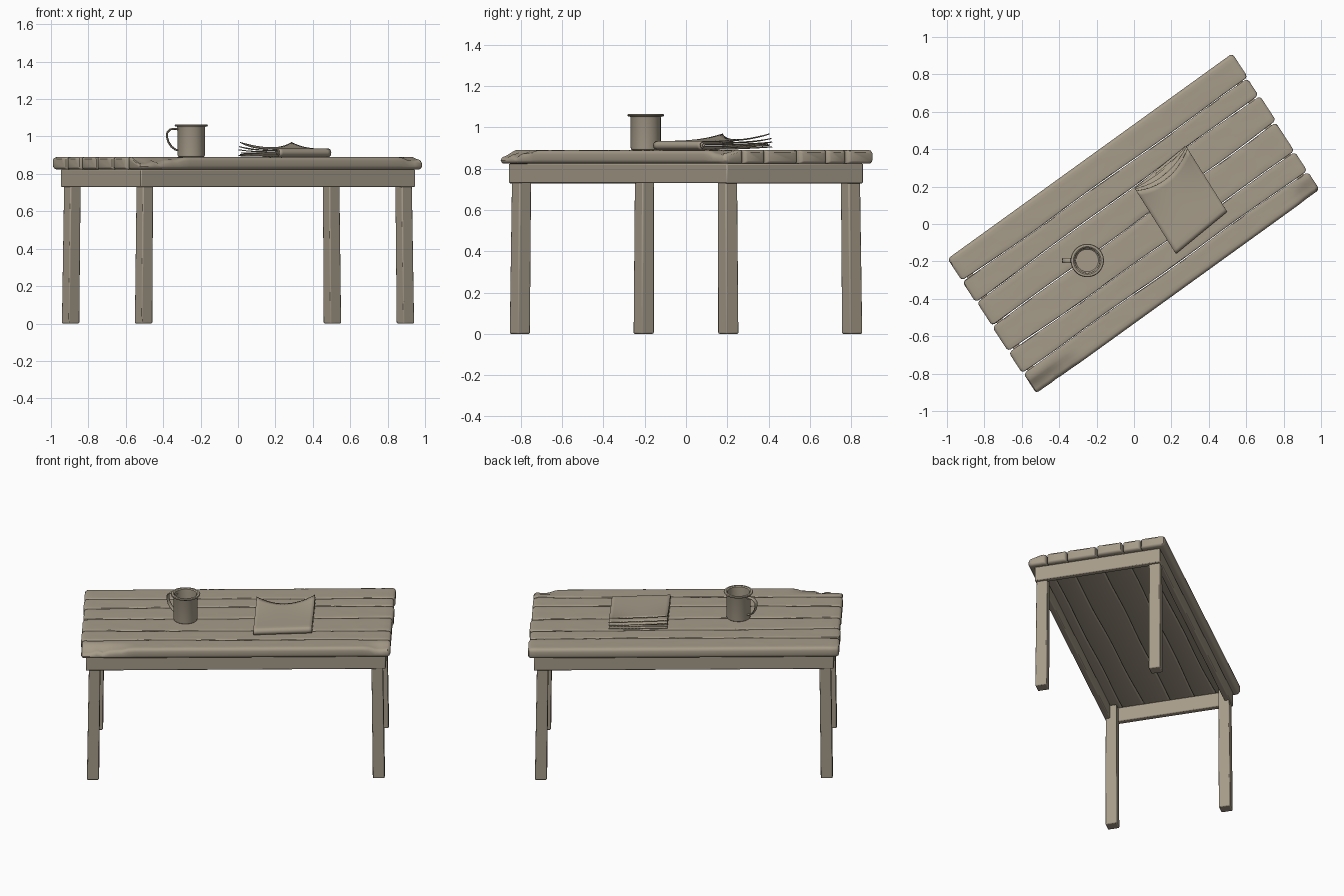
import bpy, bmesh, math, random
from mathutils import Vector

if "Cube" in bpy.data.objects:
    bpy.data.objects.remove(bpy.data.objects["Cube"])

random.seed(4)
wood = bpy.data.materials.new("weathered_tan")
wood.diffuse_color = (0.38, 0.33, 0.25, 1)
wood.use_nodes = True
wood.node_tree.nodes["Principled BSDF"].inputs["Base Color"].default_value = wood.diffuse_color

# Table axes on the floor: U along the length, V across the width
U, V = Vector((0.811, 0.585, 0)), Vector((-0.545, 0.838, 0))
L, W = 0.94, 0.433


def table_space(u, v, z):
    p = U * u + V * v
    return (p.x, p.y, z)


def make(name, verts, faces, bevel=0.0, solid=0.0, angle=35):
    me = bpy.data.meshes.new(name)
    me.from_pydata(verts, [], faces)
    bm = bmesh.new()
    bm.from_mesh(me)
    bmesh.ops.recalc_face_normals(bm, faces=bm.faces)
    bm.to_mesh(me)
    bm.free()
    me.materials.append(wood)
    ob = bpy.data.objects.new(name, me)
    bpy.context.collection.objects.link(ob)
    if solid:
        m = ob.modifiers.new("thickness", 'SOLIDIFY')
        m.thickness, m.offset = solid, 0
    if bevel:
        m = ob.modifiers.new("soft_edges", 'BEVEL')
        m.width, m.segments = bevel, 2
    bpy.ops.object.select_all(action='DESELECT')
    ob.select_set(True)
    bpy.context.view_layer.objects.active = ob
    bpy.ops.object.shade_smooth_by_angle(angle=math.radians(angle))
    return ob


def loft(name, rings, closed=False, caps=True, **kw):
    """Join equal rings of points into a tube."""
    n = len(rings[0])
    verts = [p for r in rings for p in r]
    count = len(rings)
    faces = [(i * n + j, i * n + (j + 1) % n,
              (i + 1) % count * n + (j + 1) % n, (i + 1) % count * n + j)
             for i in range(count if closed else count - 1) for j in range(n)]
    if caps and not closed:
        faces += [tuple(range(n)), tuple(range((count - 1) * n, count * n))]
    return make(name, verts, faces, **kw)


def block(name, low, high, bevel):
    """Four sided block; low and high are (u, v, half_u, half_v, z)."""
    rings = [[table_space(u + a * hu, v + b * hv, z)
              for a, b in ((-1, -1), (1, -1), (1, 1), (-1, 1))]
             for u, v, hu, hv, z in (low, high)]
    return loft(name, rings, bevel=bevel)


# Legs, slightly splayed along the length
for su in (-1, 1):
    for sv in (-1, 1):
        block(f"leg_{'left' if su < 0 else 'right'}_{'front' if sv < 0 else 'back'}",
              (su * 0.863, sv * 0.358, 0.036, 0.036, 0),
              (su * 0.852, sv * 0.355, 0.034, 0.034, 0.82), 0.006)

# Apron boards under the top
for s, tag in ((-1, "front"), (1, "back")):
    block("apron_" + tag, (0, s * 0.378, 0.904, 0.018, 0.73),
          (0, s * 0.378, 0.904, 0.018, 0.824), 0.006)
for s, tag in ((-1, "left"), (1, "right")):
    block("apron_" + tag, (s * 0.886, 0, 0.019, 0.394, 0.729),
          (s * 0.886, 0, 0.019, 0.394, 0.824), 0.006)

# Plank outline positions across the width, at the left and right ends
left = [0, 0.17, 0.32, 0.5, 0.69, 0.845, 1]
right = [0, 0.18, 0.305, 0.5, 0.72, 0.86, 1]
Z0, Z1 = 0.824, 0.89


def chip(u):
    """Depth of broken front edge along the length."""
    a = max(0, 1 - abs(u + 0.88) / 0.24) ** 0.7
    b = max(0, 1 - abs(u - 0.89) / 0.11) * 0.7
    return (a + b) * (0.75 + 0.25 * math.sin(u * 61))


def plank_ring(u, va, vb, inset, front, back):
    """Rounded section from va (front side) to vb (back side)."""
    va, vb = va + inset, vb - inset
    z0, z1 = Z0 + inset * 0.7, Z1 - inset * 0.7
    ra, rb = (0.02 if front else 0.007), (0.02 if back else 0.007)
    pts = []
    corners = ((va, z0, ra, 180), (vb, z0, rb, 270), (vb, z1, rb, 0), (va, z1, ra, 90))
    for k, (v, z, r, start) in enumerate(corners):
        cv = v + r if k in (0, 3) else v - r
        cz = z + r if k < 2 else z - r
        if k == 3:      # extra points along the upper face
            pts += [(vb - rb + (va + ra - vb + rb) * i / 6, z1) for i in range(1, 6)]
        for d in (0, 30, 60, 90):
            a = math.radians(start + d)
            pts.append((cv + r * math.cos(a), cz + r * math.sin(a)))
    out = []
    for v, z in pts:
        if front:
            c = chip(u)
            near = max(0, 1 - (v + W) / 0.085)
            if z > 0.84:
                z = max(0.84, z - 0.042 * c * min(1, near * 1.5))
            v += 0.018 * c * near * max(0, (z - 0.825) / 0.05)
        if z > Z1 - 0.004 and inset == 0:
            z += random.uniform(-0.0007, 0.0007)
        out.append(table_space(u, v, z))
    return out


# Table top planks with rounded ends and uneven seams
for k in range(6):
    e0 = -L + random.uniform(0, 0.008)
    e1 = L - random.uniform(0, 0.008)
    stations = [(e0, 0.016), (e0 + 0.005, 0.006), (e0 + 0.016, 0)]
    stations += [(e0 + 0.016 + (e1 - e0 - 0.032) * i / 48, 0) for i in range(1, 48)]
    stations += [(e1 - 0.016, 0), (e1 - 0.005, 0.006), (e1, 0.016)]
    rings = []
    for u, inset in stations:
        t = (u + L) / (2 * L)
        edge = []
        for q in (k, k + 1):
            f = left[q] + (right[q] - left[q]) * t
            wob = 0 if q in (0, 6) else 0.003 * math.sin(u * 7 + q * 2.1)
            edge.append(W - 2 * W * f + wob)
        gap = 0.0012 + 0.002 * max(0, math.sin(u * 5 + k * 1.7)) + 0.003 * abs(u) ** 8
        vb = edge[0] - (gap if k > 0 else 0)
        va = edge[1] + (gap if k < 5 else 0)
        rings.append(plank_ring(u, va, vb, inset, k == 5, k == 0))
    loft(f"top_plank_{k + 1}", rings)

# Mug: lathe outline from the base, over the rim, down to the inner floor
MX, MY = -0.25, -0.195
outline = [(0.0, 0.889), (0.066, 0.889), (0.071, 0.893), (0.073, 0.902), (0.073, 1.045),
           (0.076, 1.052), (0.086, 1.054), (0.089, 1.059), (0.086, 1.064),
           (0.074, 1.065), (0.067, 1.06), (0.066, 1.045), (0.066, 0.905),
           (0.06, 0.899), (0.0, 0.899)]
rings = []
for r, z in outline:
    r = max(r, 0.0005)
    rings.append([(MX + r * math.cos(a), MY + r * math.sin(a), z)
                  for a in (2 * math.pi * i / 48 for i in range(48))])
loft("mug_body", rings)

# Mug handle: flattened strap swept along an ear shaped path
path = [(-0.312, 1.036), (-0.335, 1.041), (-0.362, 1.038), (-0.378, 1.022), (-0.38, 0.998),
        (-0.372, 0.97), (-0.356, 0.946), (-0.335, 0.93), (-0.312, 0.924)]
rings = []
for i, (x, z) in enumerate(path):
    a, b = path[max(0, i - 1)], path[min(len(path) - 1, i + 1)]
    d = Vector((b[0] - a[0], 0, b[1] - a[1])).normalized()
    n = Vector((-d.z, 0, d.x))
    rings.append([tuple(Vector((x, MY, z)) + n * 0.0055 * math.cos(t)
                        + Vector((0, 0.014 * math.sin(t), 0)))
                  for t in (2 * math.pi * j / 10 for j in range(10))])
loft("mug_handle", rings, angle=60)

# Folded paper: sheets bent around the fold edge and fanning at the open end
F0, A, B = Vector((0.22, -0.16, 0)), Vector((-0.22, 0.35, 0)), Vector((0.28, 0.23, 0))


def folded_sheet(name, inset, z_low, z_high, top_len, low_len, dip, lift, curl, low_lift):
    mid, r = (z_low + z_high) / 2, (z_high - z_low) / 2
    cols, verts = 17, []
    steps = [("low", 1 - i / 12) for i in range(12)]
    steps += [("bend", i / 8) for i in range(9)] + [("high", i / 12) for i in range(1, 13)]
    for kind, q in steps:
        for c in range(cols):
            t = c / (cols - 1)
            w = (2 * t - 1) ** 2
            s0 = inset + 0.05
            if kind == "bend":
                a = -math.pi / 2 + math.pi * q
                s, z = s0 - 0.05 * math.cos(a), mid + r * math.sin(a)
            elif kind == "low":
                s = s0 + (low_len - s0) * q
                z = z_low + low_lift * q ** 2 * (0.3 + 0.7 * t)
            else:
                s = s0 + (top_len - dip * (1 - w) - s0) * q
                z = z_high + q ** 3 * (lift + curl * w)
            p = F0 + A * s + B * (0.01 + 0.98 * t)
            verts.append((p.x, p.y, z))
    faces = [(i * cols + c, i * cols + c + 1, (i + 1) * cols + c + 1, (i + 1) * cols + c)
             for i in range(len(steps) - 1) for c in range(cols - 1)]
    make(name, verts, faces, solid=0.005, angle=50)


folded_sheet("paper_outer_sheet", 0.0, 0.8935, 0.932, 0.96, 1.0, 0.13, 0.008, 0.028, 0.012)
folded_sheet("paper_middle_sheet", 0.03, 0.9, 0.925, 0.99, 0.97, 0.1, 0.001, 0.02, 0.014)
folded_sheet("paper_inner_sheet", 0.06, 0.907, 0.918, 1.0, 0.94, 0.05, -0.001, 0.012, 0.012)
